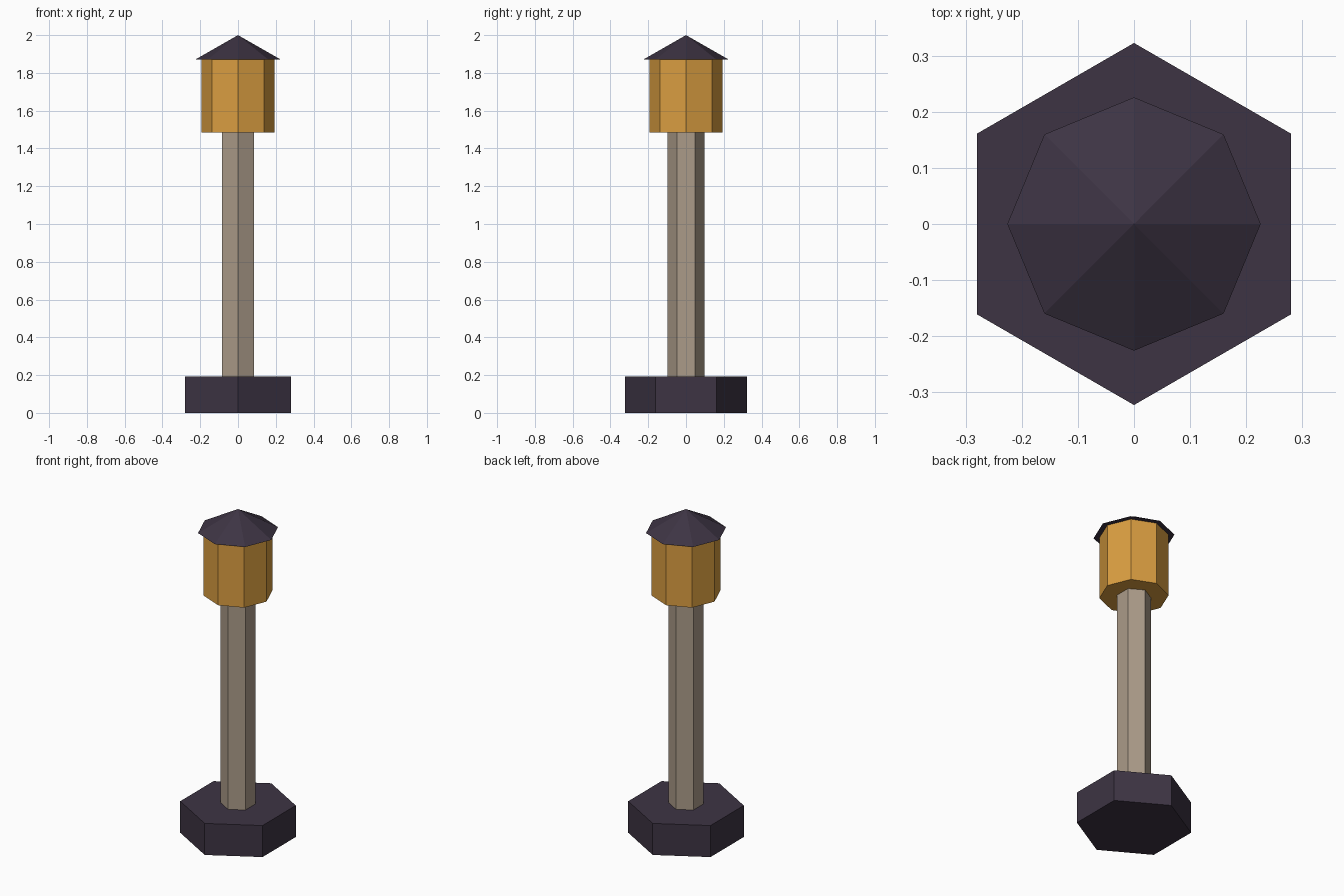
import bpy

if "Cube" in bpy.data.objects:
    bpy.data.objects.remove(bpy.data.objects["Cube"])

U = 2.0 / 6.2  # model unit: total height 6.2 units scaled to 2


def material(name, rgb):
    m = bpy.data.materials.new(name)
    m.diffuse_color = (*rgb, 1.0)
    m.use_nodes = True
    m.node_tree.nodes["Principled BSDF"].inputs["Base Color"].default_value = m.diffuse_color
    return m


dark = material("dark_metal", (0.047, 0.034, 0.057))
stone = material("post_stone", (0.41, 0.33, 0.25))
amber = material("amber_glass", (0.70, 0.34, 0.052))


def prism(name, sides, r_bottom, r_top, z, height, mat):
    """Flat-shaded prism or cone standing at height z, first corner on +y."""
    bpy.ops.mesh.primitive_cone_add(
        vertices=sides, radius1=r_bottom * U, radius2=r_top * U,
        depth=height * U, location=(0, 0, (z + height / 2) * U))
    ob = bpy.context.object
    ob.name = name
    ob.data.materials.append(mat)


# Hexagonal foot and post
prism("base", 6, 1.0, 1.0, 0.0, 0.6, dark)
prism("post", 6, 0.3, 0.3, 0.6, 4.0, stone)
# Octagonal lantern and pointed roof
prism("lantern", 8, 0.6, 0.6, 4.6, 1.2, amber)
prism("roof", 8, 0.7, 0.0, 5.8, 0.4, dark)
